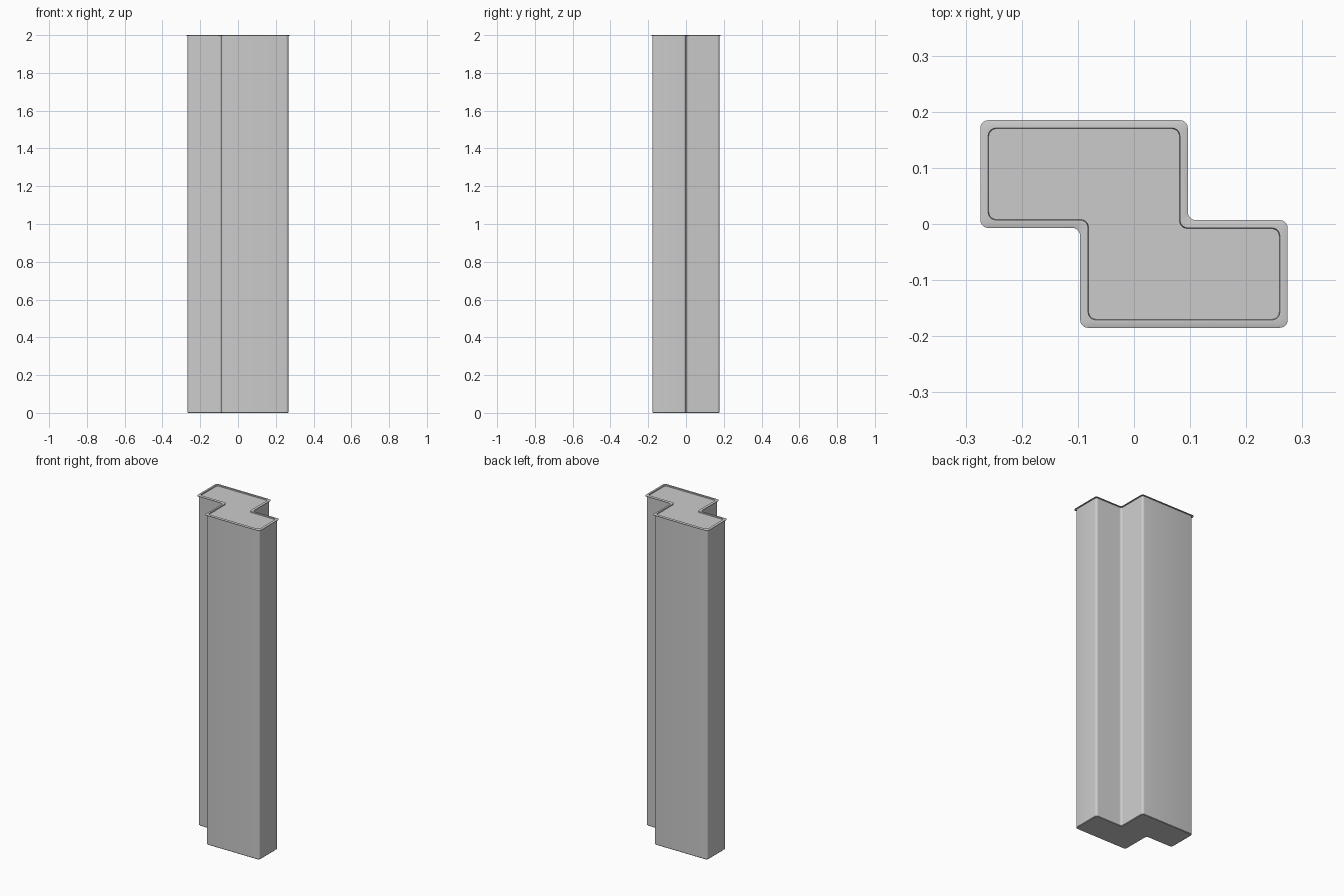
import bpy, bmesh, math
from mathutils import Vector

if "Cube" in bpy.data.objects:
    bpy.data.objects.remove(bpy.data.objects["Cube"])

CELL = 0.178      # side of one square of the stepped footprint
STEPS = 5         # segments per rounded corner

# Stepped footprint in cell units, counter-clockwise
FOOT = [(-0.5, -1), (1.5, -1), (1.5, 0), (0.5, 0),
        (0.5, 1), (-1.5, 1), (-1.5, 0), (-0.5, 0)]


def outline(offset, radius=0.014):
    """Footprint offset outwards, with every corner rounded."""
    base = [Vector(p) * CELL for p in FOOT]
    n = len(base)
    pts = []
    for i, p in enumerate(base):
        a = (p - base[i - 1]).normalized()
        b = (base[(i + 1) % n] - p).normalized()
        # outward normals of both neighbouring edges
        corner = p + offset * (Vector((a.y, -a.x)) + Vector((b.y, -b.x)))
        centre = corner + radius * (b - a)
        for k in range(STEPS + 1):
            t = k / STEPS * math.pi / 2
            pts.append(centre - radius * (b * math.cos(t) - a * math.sin(t)))
    return pts


def loft(name, sections):
    """Join (offset, z) outlines into a closed solid."""
    bm = bmesh.new()
    rings = [[bm.verts.new((p.x, p.y, z)) for p in outline(off)]
             for off, z in sections]
    for low, high in zip(rings, rings[1:]):
        n = len(low)
        for i in range(n):
            j = (i + 1) % n
            bm.faces.new((low[i], low[j], high[j], high[i]))
    bm.faces.new(rings[0][::-1])
    bm.faces.new(rings[-1])
    bmesh.ops.recalc_face_normals(bm, faces=bm.faces)
    mesh = bpy.data.meshes.new(name)
    bm.to_mesh(mesh)
    bm.free()
    obj = bpy.data.objects.new(name, mesh)
    bpy.context.collection.objects.link(obj)
    bpy.context.view_layer.objects.active = obj
    obj.select_set(True)
    bpy.ops.object.shade_smooth_by_angle(angle=math.radians(30))
    obj.select_set(False)
    return obj


# Column: straight walls, thin overhanging lip, shallow recessed top
loft("stepped_column", [
    (-0.003, 0.0), (0.0, 0.003),      # softened bottom edge
    (0.0, 1.994),                     # walls
    (0.007, 1.995), (0.007, 1.998),   # thin lip
    (0.001, 2.0), (-0.007, 2.0),      # rim
    (-0.008, 1.994),                  # recessed top
])
